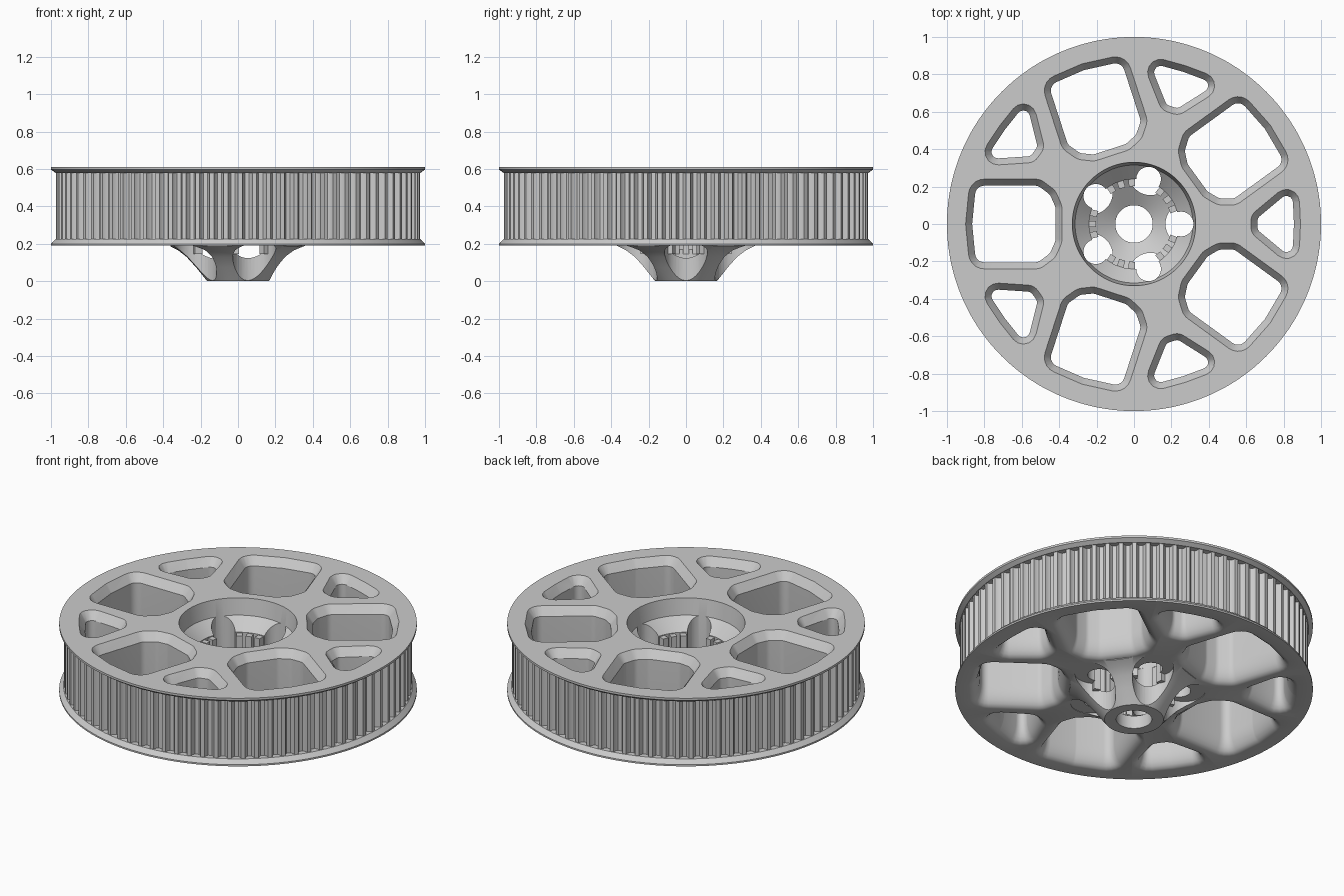
import bpy, bmesh, math
from mathutils import Vector, Matrix

old = bpy.data.objects.get("Cube")
if old:
    bpy.data.objects.remove(old)

grey = bpy.data.materials.new("plain grey")
grey.use_nodes = True
COLOR = (0.6, 0.6, 0.6, 1)
grey.diffuse_color = COLOR
grey.node_tree.nodes["Principled BSDF"].inputs["Base Color"].default_value = COLOR


def make_object(name, bm):
    bmesh.ops.recalc_face_normals(bm, faces=bm.faces)
    mesh = bpy.data.meshes.new(name)
    bm.to_mesh(mesh)
    bm.free()
    mesh.materials.append(grey)
    obj = bpy.data.objects.new(name, mesh)
    bpy.context.collection.objects.link(obj)
    return obj


def loft(bm, rings, closed=False):
    """Skin a stack of equal-length point rings, capped or joined end to start."""
    loops = [[bm.verts.new(p) for p in ring] for ring in rings]
    pairs = list(zip(loops, loops[1:]))
    if closed:
        pairs.append((loops[-1], loops[0]))
    else:
        bm.faces.new(loops[0])
        bm.faces.new(loops[-1])
    for low, high in pairs:
        for i in range(len(low)):
            j = (i + 1) % len(low)
            bm.faces.new((low[i], low[j], high[j], high[i]))


def rounded(core, radius, z, turn, steps=5):
    """Convex outline: core polygon grown by radius, rotated about z."""
    spin = Matrix.Rotation(turn, 3, "Z")
    out = []
    for i, p in enumerate(core):
        before = p - core[i - 1]
        after = core[(i + 1) % len(core)] - p
        a = math.atan2(before.y, before.x) - math.pi / 2
        sweep = (math.atan2(after.y, after.x) - math.pi / 2 - a) % math.tau
        for k in range(steps + 1):
            t = a + sweep * k / steps
            out.append(spin @ Vector((p.x + radius * math.cos(t),
                                      p.y + radius * math.sin(t), z)))
    return out


def mirrored(half):
    pts = [Vector(p) for p in half]
    return pts + [Vector((p.x, -p.y)) for p in reversed(pts) if p.y > 0]


def cut(target, cutter):
    mod = target.modifiers.new("cut", "BOOLEAN")
    mod.operation = "DIFFERENCE"
    mod.solver = "EXACT"
    mod.object = cutter
    bpy.context.view_layer.objects.active = target
    bpy.ops.object.modifier_apply(modifier=mod.name)
    bpy.data.objects.remove(cutter)


# Pulley body: revolved section, with belt teeth on the rim
TEETH = 80
TOOTH = [(0, .972), (.3, .972), (.36, .955), (.5, .942), (.8, .942), (.94, .955)]
SECTION = [(.1, 0), (.165, 0), (.225, .075), (.275, .13), (.32, .165), (.37, .19),
           (1, .19), (1, .2), (.976, .225), (None, .225), (None, .58), (.976, .58),
           (1, .597), (1, .61), (.33, .61), (.315, .51), (.24, .44), (.24, .17), (.1, .08)]
rings = []
for r, z in SECTION:
    ring = []
    for n in range(TEETH):
        for part, tooth_r in TOOTH:
            a = math.tau * (n + part) / TEETH
            rad = r or tooth_r
            ring.append((rad * math.cos(a), rad * math.sin(a), z))
    rings.append(ring)
bm = bmesh.new()
loft(bm, rings, closed=True)
body = make_object("pulley_body", bm)

# Lightening holes: chamfered on top, flared smoothly underneath
LARGE = mirrored([(.815, 0), (.8, .155), (.53, .155), (.49, .125), (.47, .08)])
SMALL = mirrored([(.82, 0), (.815, .115), (.695, .015)])
flare = [(.06, .1)]
for k in range(7):
    t = math.pi / 2 * k / 6
    flare.append((.06 * (1 - math.sin(t)), .19 + .12 * (1 - math.cos(t))))
levels = flare + [(0, .56), (.035, .61), (.035, .7)]
bm = bmesh.new()
for i in range(5):
    for core, radius, start in ((LARGE, .05, 36), (SMALL, .035, 0)):
        turn = math.radians(start + 72 * i)
        loft(bm, [rounded(core, radius + grow, z, turn) for grow, z in levels])
cut(body, make_object("lightening_hole_cutter", bm))


# Hub scallops, then the narrower bolt passages above them
def drill_ring(name, dist, radius, low, high):
    bm = bmesh.new()
    for i in range(5):
        a = math.tau * i / 5
        place = Matrix.Translation((dist * math.cos(a), dist * math.sin(a), (low + high) / 2))
        bmesh.ops.create_cone(bm, cap_ends=True, segments=40, radius1=radius,
                              radius2=radius, depth=high - low, matrix=place)
    cut(body, make_object(name, bm))


drill_ring("scallop_cutter", .283, .115, -.1, .193)
drill_ring("bolt_passage_cutter", .252, .066, .1, .56)

# Grip ribs inside the hub, three between each pair of passages
bm = bmesh.new()
for i in range(5):
    for step in (-15, 0, 15):
        spin = Matrix.Rotation(math.radians(36 + 72 * i + step), 4, "Z")
        shape = Matrix.Translation((.222, 0, .29)) @ Matrix.Diagonal((.04, .034, .29, 1))
        bmesh.ops.create_cube(bm, size=1, matrix=spin @ shape)
ribs = make_object("hub_grip_ribs", bm)

# Smooth curved walls, keep crisp edges
for obj in (body, ribs):
    bpy.ops.object.select_all(action="DESELECT")
    obj.select_set(True)
    bpy.context.view_layer.objects.active = obj
    bpy.ops.object.shade_smooth_by_angle(angle=math.radians(30))
